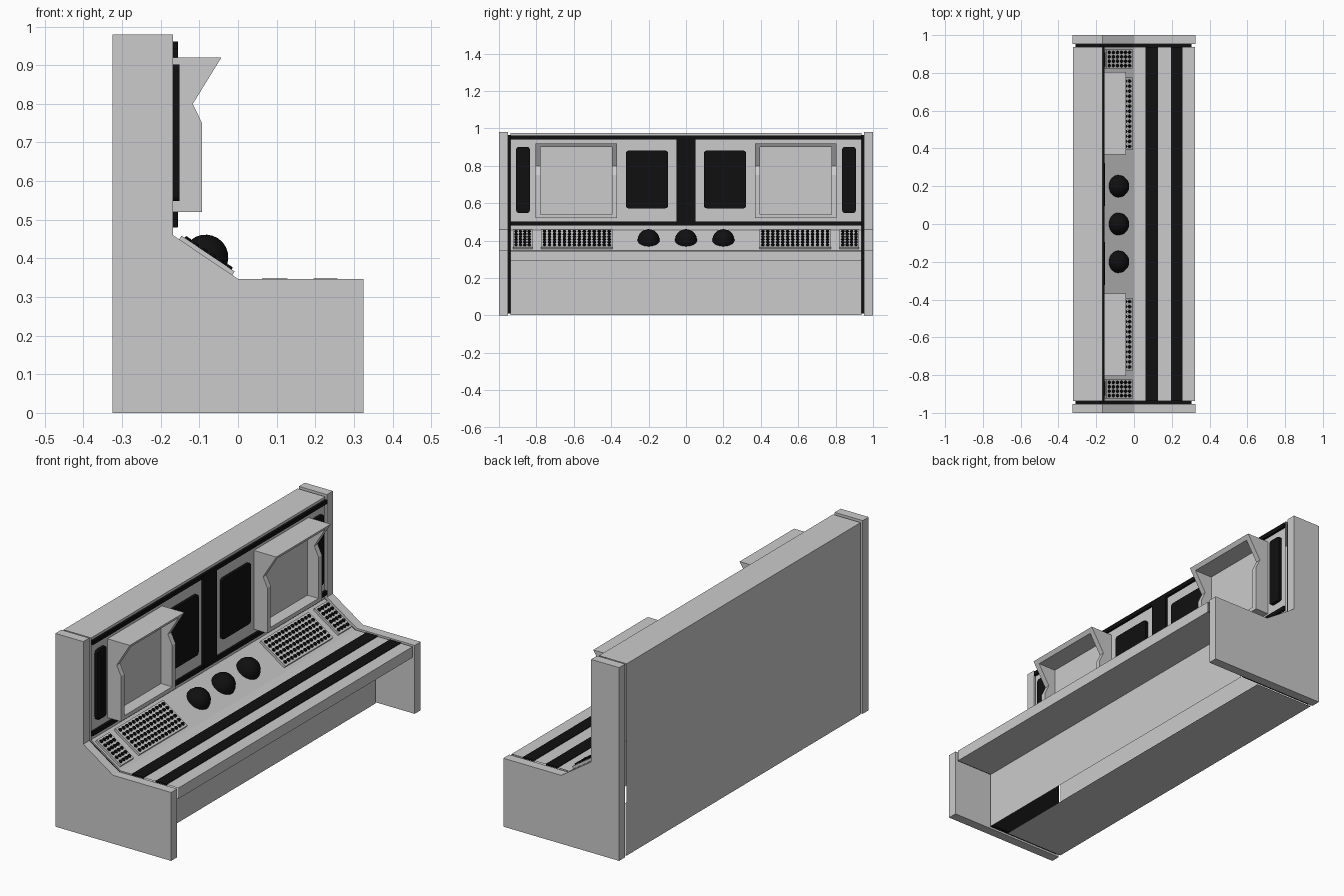
import bpy, bmesh, math
from mathutils import Matrix, Vector

if "Cube" in bpy.data.objects:
    bpy.data.objects.remove(bpy.data.objects["Cube"])

black = bpy.data.materials.new("black")
black.diffuse_color = (0.005, 0.005, 0.005, 1)
black.use_nodes = True
black.node_tree.nodes["Principled BSDF"].inputs["Base Color"].default_value = black.diffuse_color


def finish(name, bm, mat=None):
    me = bpy.data.meshes.new(name)
    bm.to_mesh(me)
    bm.free()
    ob = bpy.data.objects.new(name, me)
    bpy.context.collection.objects.link(ob)
    if mat:
        me.materials.append(mat)
    return ob


def add_prism(bm, pts, axis, a, b):
    """Extrude a 2D outline: axis 'y' takes (x, z) points, axis 'x' takes (y, z)."""
    put = (lambda p, d: (p[0], d, p[1])) if axis == 'y' else (lambda p, d: (d, p[0], p[1]))
    lo = [bm.verts.new(put(p, a)) for p in pts]
    hi = [bm.verts.new(put(p, b)) for p in pts]
    bm.faces.new(lo)
    bm.faces.new(hi[::-1])
    n = len(pts)
    for i in range(n):
        j = (i + 1) % n
        bm.faces.new((lo[i], hi[i], hi[j], lo[j]))
    bmesh.ops.recalc_face_normals(bm, faces=bm.faces)


def prism(name, pts, axis, a, b, mat=None):
    bm = bmesh.new()
    add_prism(bm, pts, axis, a, b)
    return finish(name, bm, mat)


def box(name, x, y, z, mat=None):
    return prism(name, [(x[0], z[0]), (x[1], z[0]), (x[1], z[1]), (x[0], z[1])], 'y', *y, mat)


def rounded(y0, y1, z0, z1, r=0.014):
    pts = []
    for cy, cz, a0 in ((y1 - r, z1 - r, 0), (y0 + r, z1 - r, 90), (y0 + r, z0 + r, 180), (y1 - r, z0 + r, 270)):
        for k in range(5):
            a = math.radians(a0 + k * 22.5)
            pts.append((cy + r * math.cos(a), cz + r * math.sin(a)))
    return pts


WALL = -0.168

# Main body: folded sheet with an open slot behind the kick panel
fold = [(0.01, 0.002), (-0.323, 0.002), (-0.323, 0.975), (WALL, 0.975), (WALL, 0.458), (0, 0.345),
        (0.322, 0.345), (0.322, 0.29), (0.115, 0.29), (0.115, 0.002)]
bm = bmesh.new()
rows = [[bm.verts.new((x, y, z)) for x, z in fold] for y in (-0.938, 0.938)]
for i in range(len(fold) - 1):
    bm.faces.new((rows[0][i], rows[0][i + 1], rows[1][i + 1], rows[1][i]))
finish("console_body", bm)

# End panels and recessed black joints
end = [(-0.325, 0), (-0.325, 0.98), (WALL, 0.98), (WALL, 0.46), (0, 0.347), (0.325, 0.347), (0.325, 0)]
joint = [(-0.31, 0.01), (-0.31, 0.965), (-0.178, 0.965), (-0.178, 0.452), (-0.004, 0.335),
         (0.305, 0.335), (0.305, 0.3), (0.105, 0.3), (0.105, 0.01)]
for s, side in ((-1, "left"), (1, "right")):
    prism("end_panel_" + side, end, 'y', s * 0.952, s * 1.0)
    prism("end_joint_" + side, joint, 'y', s * 0.934, s * 0.9525, black)

# Desk stripes and wall trim
for i, (a, b) in enumerate(((0.062, 0.128), (0.195, 0.257))):
    box(f"desk_stripe_{i}", (a, b), (-0.938, 0.938), (0.34, 0.348), black)
for n, z in (("top", (0.942, 0.962)), ("bottom", (0.48, 0.502))):
    box("wall_trim_" + n, (WALL, -0.156), (-0.938, 0.938), z, black)
box("wall_centre_strip", (WALL, -0.1555), (-0.052, 0.052), (0.481, 0.961), black)

# Slope frame: u runs downhill, v along y, w outward
u = Vector((0.168, 0, -0.113)).normalized()
w = Vector((-u.z, 0, u.x))
slope = Matrix(((u.x, 0, w.x, -0.084), (0, 1, 0, 0), (u.z, 0, w.z, 0.4025), (0, 0, 0, 1)))


def keypad(name, y0, y1, cols, rows=6):
    bm = bmesh.new()
    bmesh.ops.create_cube(bm, size=1, matrix=slope @ Matrix.Translation((0, (y0 + y1) / 2, 0.005))
                          @ Matrix.Diagonal((0.166, abs(y1 - y0), 0.014, 1)))
    finish(name + "_plate", bm)
    bm = bmesh.new()
    for c in range(cols):
        for r in range(rows):
            y = y0 + (y1 - y0) * (c + 0.7) / (cols + 0.4)
            t = Matrix.Translation(((r - (rows - 1) / 2) * 0.026, y, 0.014))
            bmesh.ops.create_cone(bm, cap_ends=True, segments=10, radius1=0.0095,
                                  radius2=0.008, depth=0.008, matrix=slope @ t)
    finish(name + "_buttons", bm, black)


# Monitor hood side outline
hood = [(WALL, 0.52), (-0.093, 0.52), (-0.093, 0.75), (-0.117, 0.80), (-0.043, 0.92), (WALL, 0.92)]
for s, side in ((-1, "left"), (1, "right")):
    keypad("large_keypad_" + side, s * 0.392, s * 0.775, 14)
    keypad("small_keypad_" + side, s * 0.822, s * 0.925, 4)

    # Flat wall displays
    prism("wall_screen_" + side, rounded(*sorted((s * 0.096, s * 0.322)), 0.573, 0.881), 'x', WALL, -0.153, black)
    prism("side_display_" + side, rounded(*sorted((s * 0.835, s * 0.908)), 0.548, 0.902), 'x', WALL, -0.152, black)

    # Hooded monitor: two cheeks, roof, sill and recessed screen
    bm = bmesh.new()
    for a, b in ((0.368, 0.395), (0.778, 0.805)):
        add_prism(bm, hood, 'y', s * a, s * b)
    add_prism(bm, [(WALL, 0.9), (-0.0553, 0.9), (-0.043, 0.92), (WALL, 0.92)], 'y', s * 0.395, s * 0.778)
    add_prism(bm, [(WALL, 0.52), (-0.093, 0.52), (-0.093, 0.54), (WALL, 0.54)], 'y', s * 0.395, s * 0.778)
    finish("monitor_hood_" + side, bm)
    box("monitor_screen_" + side, (WALL, -0.155), (s * 0.395, s * 0.778), (0.54, 0.9))

# Three half-dome controls on the slope
for i in range(3):
    bm = bmesh.new()
    bmesh.ops.create_uvsphere(bm, u_segments=24, v_segments=12, radius=0.059)
    bmesh.ops.delete(bm, geom=[v for v in bm.verts if v.co.z < -0.001], context='VERTS')
    bm.transform(slope @ Matrix.Translation((0, (i - 1) * 0.2, 0)))
    for f in bm.faces:
        f.smooth = True
    finish(f"dome_control_{i}", bm, black)
